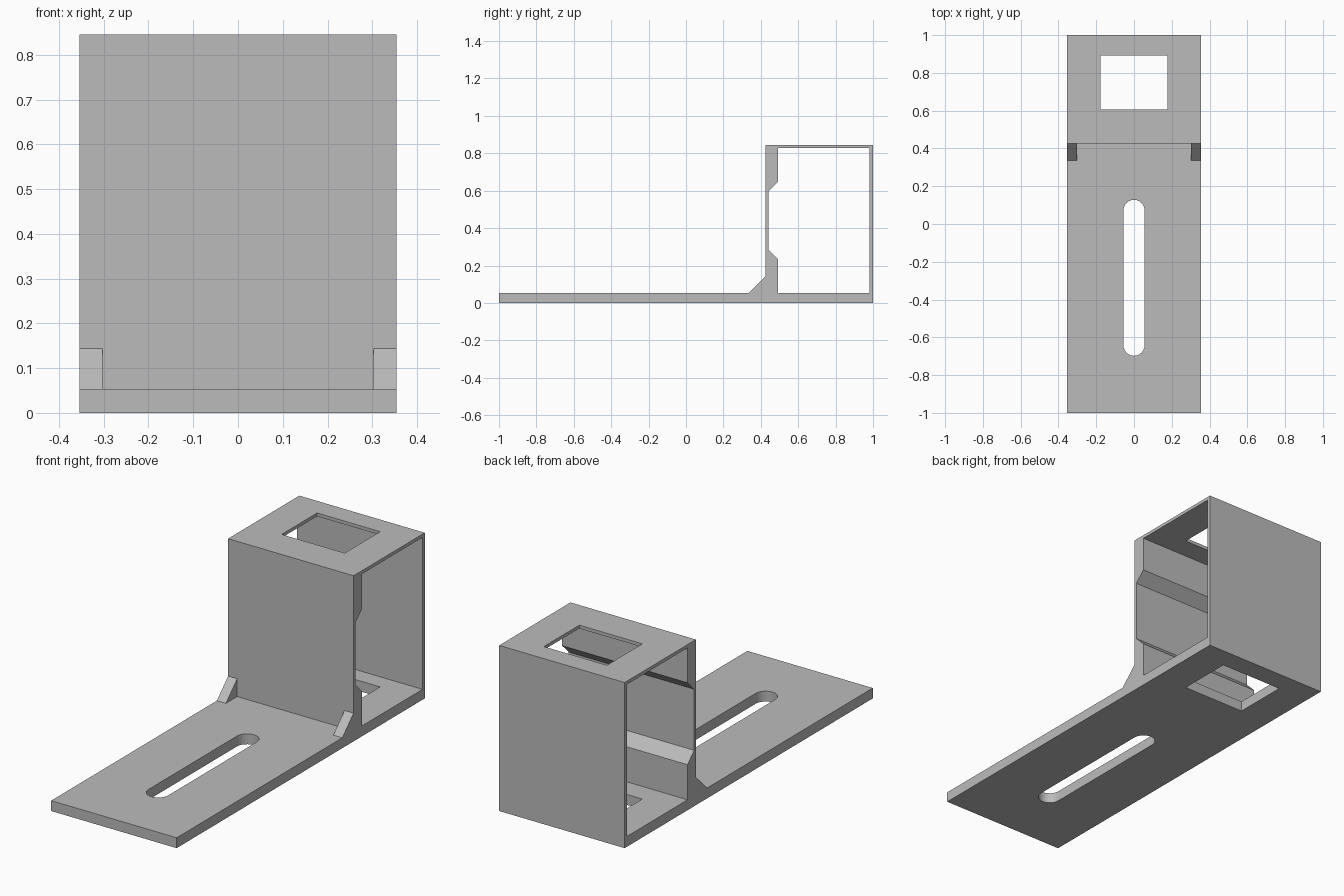
import bpy, bmesh
from math import cos, sin, pi
from mathutils import Vector

cube = bpy.data.objects.get("Cube")
if cube:
    bpy.data.objects.remove(cube, do_unlink=True)

HALF_W = 0.354
BASE_T = 0.053
HEIGHT = 0.845
WALL_Y = 0.426

grey = bpy.data.materials.new("plain grey")
grey.use_nodes = True
colour = (0.5, 0.5, 0.5, 1)
grey.diffuse_color = colour
grey.node_tree.nodes["Principled BSDF"].inputs["Base Color"].default_value = colour


def prism(name, points, direction):
    """Extrude a closed outline of 3D points along a direction."""
    bm = bmesh.new()
    face = bm.faces.new([bm.verts.new(p) for p in points])
    ext = bmesh.ops.extrude_face_region(bm, geom=[face])
    verts = [v for v in ext["geom"] if isinstance(v, bmesh.types.BMVert)]
    bmesh.ops.translate(bm, verts=verts, vec=Vector(direction))
    bmesh.ops.recalc_face_normals(bm, faces=bm.faces)
    mesh = bpy.data.meshes.new(name)
    bm.to_mesh(mesh)
    bm.free()
    mesh.materials.append(grey)
    obj = bpy.data.objects.new(name, mesh)
    bpy.context.collection.objects.link(obj)
    return obj


def side_prism(name, profile, x0, x1):
    return prism(name, [(x0, y, z) for y, z in profile], (x1 - x0, 0, 0))


def plan_prism(name, outline, z0, z1):
    return prism(name, [(x, y, z0) for x, y in outline], (0, 0, z1 - z0))


def cut(target, cutter):
    mod = target.modifiers.new(cutter.name, 'BOOLEAN')
    mod.operation = 'DIFFERENCE'
    mod.solver = 'EXACT'
    mod.object = cutter
    cutter.hide_render = True
    cutter.hide_set(True)


# Base plate and box, as one L-shaped side profile
bracket = side_prism("bracket_body", [
    (-1, 0), (1, 0), (1, HEIGHT), (WALL_Y, HEIGHT),
    (WALL_Y, BASE_T), (-1, BASE_T)], -HALF_W, HALF_W)

# Open inside of the box, with the notch in the front wall
cut(bracket, side_prism("box_opening_cutter", [
    (0.493, BASE_T), (0.982, BASE_T), (0.982, 0.828), (0.493, 0.828),
    (0.493, 0.65), (0.44, 0.597), (0.44, 0.285), (0.493, 0.232)],
    -HALF_W - 0.1, HALF_W + 0.1))

# Rectangular window through the top and the base
cut(bracket, plan_prism("window_cutter", [
    (-0.178, 0.606), (0.178, 0.606), (0.178, 0.892), (-0.178, 0.892)],
    -0.1, HEIGHT + 0.1))

# Rounded slot in the base plate
R, N = 0.056, 12
slot = [(R * cos(pi * i / N), 0.072 + R * sin(pi * i / N)) for i in range(N + 1)]
slot += [(-x, -0.57 - y) for x, y in slot]
cut(bracket, plan_prism("slot_cutter", slot, -0.1, BASE_T + 0.1))

# Corner braces between base plate and front wall
for name, side in (("left_brace", 1), ("right_brace", -1)):
    side_prism(name, [(0.335, BASE_T), (WALL_Y, BASE_T), (WALL_Y, 0.144)],
               side * 0.303, side * HALF_W)
